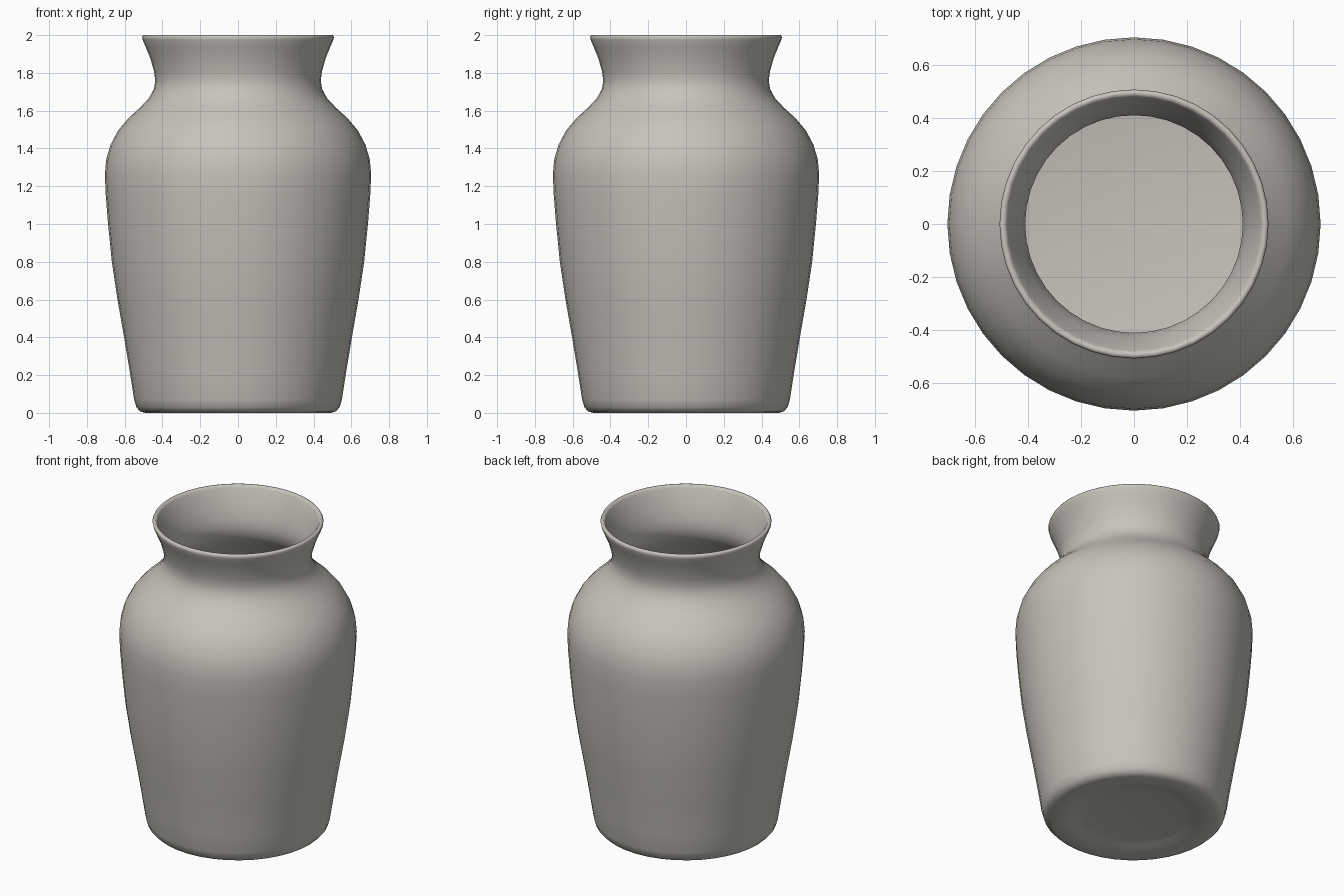
import bpy, bmesh, math

SEGMENTS = 40

# Closed half-section: underside, outer wall, rim, inner wall, inner floor (radius, height)
profile = [
    (0, .025), (.30, .025), (.345, .018), (.39, .004), (.43, 0), (.49, 0),
    (.518, .008), (.538, .03), (.55, .07), (.57, .20), (.603, .40),
    (.638, .60), (.668, .80), (.688, 1.0), (.70, 1.15), (.705, 1.26),
    (.698, 1.34), (.675, 1.42), (.635, 1.495), (.58, 1.56), (.52, 1.615),
    (.472, 1.665), (.445, 1.715), (.438, 1.76), (.445, 1.81), (.465, 1.88),
    (.49, 1.94), (.505, 1.975), (.508, 1.99), (.502, 2.0), (.488, 2.0),
    (.479, 1.985), (.462, 1.94), (.437, 1.88), (.418, 1.81), (.411, 1.76),
    (.418, 1.705), (.447, 1.65), (.497, 1.597), (.56, 1.54), (.613, 1.478),
    (.65, 1.41), (.671, 1.335), (.678, 1.26), (.662, 1.0), (.642, .80),
    (.612, .60), (.577, .40), (.544, .20), (.52, .09), (.49, .065),
    (.45, .055), (0, .055),
]

# Vase body, turned around the z axis
bm = bmesh.new()
verts = [bm.verts.new((r, 0, z)) for r, z in profile]
edges = [bm.edges.new(pair) for pair in zip(verts, verts[1:])]
bmesh.ops.spin(bm, geom=verts + edges, cent=(0, 0, 0), axis=(0, 0, 1),
               angle=math.tau, steps=SEGMENTS)
bmesh.ops.remove_doubles(bm, verts=bm.verts, dist=1e-4)
bmesh.ops.recalc_face_normals(bm, faces=bm.faces)
mesh = bpy.data.meshes.new("vase")
bm.to_mesh(mesh)
bm.free()
vase = bpy.data.objects.new("vase", mesh)
bpy.context.collection.objects.link(vase)

# Warm grey clay
clay = bpy.data.materials.new("warm grey clay")
clay.diffuse_color = (.57, .545, .50, 1)
mesh.materials.append(clay)

mesh.shade_smooth()
